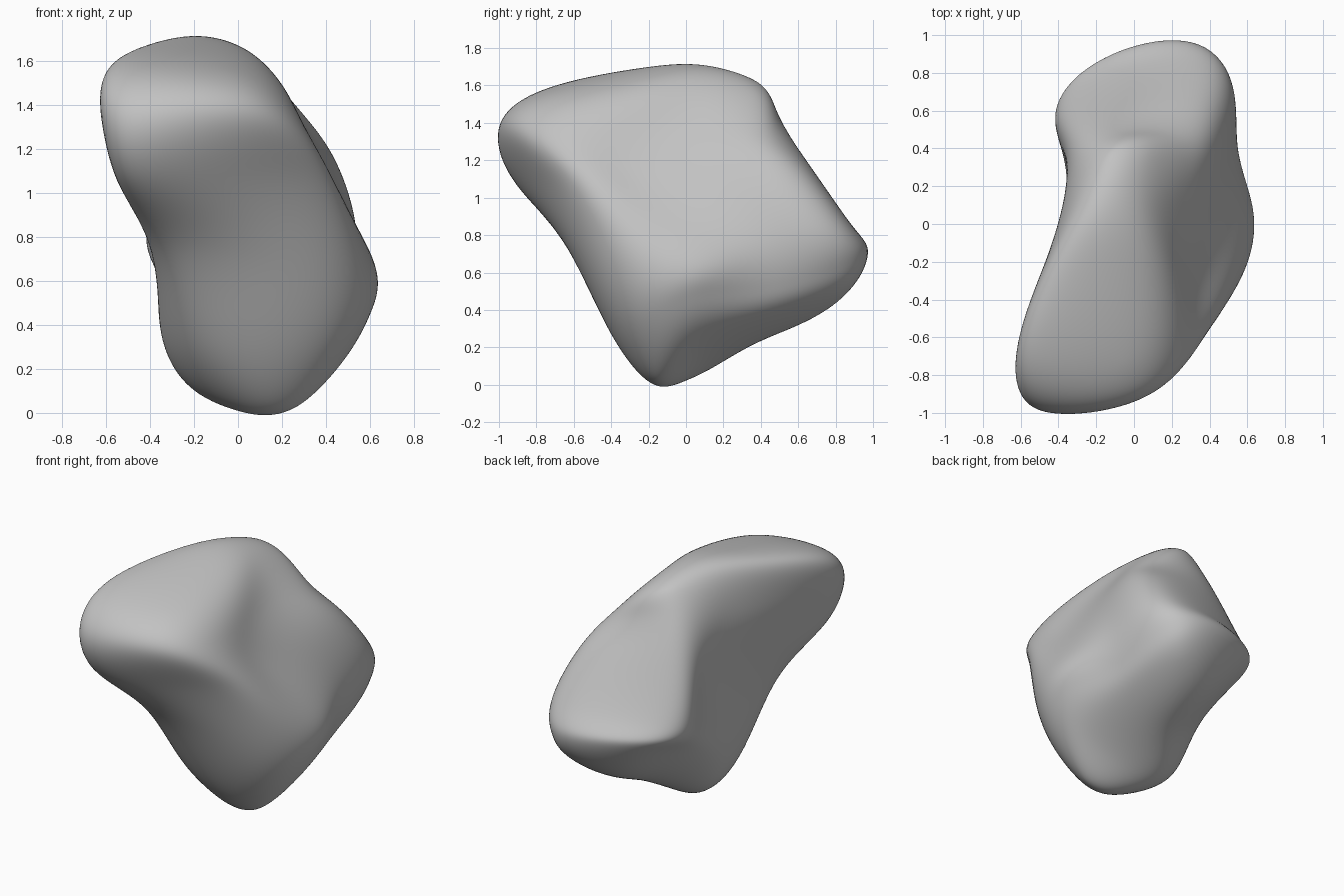
import bpy, bmesh
from mathutils import Vector

cube = bpy.data.objects.get("Cube")
if cube:
    bpy.data.objects.remove(cube, do_unlink=True)

# Rings from the lower face to the upper face, in centimetres.
# Order: front right, two on the flank, back right, back left, two on the other flank, front left
RINGS = [
    [(25, -14, 2), (42, 2, 21), (39, 42, 35), (32, 84, 49),
     (2, 72, 39), (2, 40, 24), (-10, 10, 6), (7, -16, 2)],
    [(40, -32, 28), (60, 2, 48), (50, 43, 50), (38, 94, 68),
     (-22, 83, 69), (-30, 33, 51), (-34, -1, 31), (-13, -37, 28)],
    [(41, -48, 66), (62, 0, 70), (53, 40, 78), (42, 87, 86),
     (-35, 71, 82), (-36, 35, 76), (-36, -12, 69), (-29, -61, 77)],
    [(33, -64, 108), (37, -30, 110), (43, 22, 112), (35, 63, 117),
     (-26, 55, 122), (-35, 25, 115), (-43, -25, 106), (-51, -92, 106)],
    [(12, -89, 137), (27, -38, 136), (22, 8, 142), (28, 44, 134),
     (-19, 45, 150), (-37, 5, 142), (-60, -58, 142), (-50, -96, 139)],
    [(-4, -75, 155), (5, -28, 163), (3, 10, 165), (6, 38, 157),
     (-10, 38, 161), (-27, 8, 169), (-42, -29, 167), (-47, -72, 159)],
]


def build_cage(rings):
    """Skin the rings with quads and close both ends with a strip of three."""
    bm = bmesh.new()
    loops = [[bm.verts.new(Vector(p) / 100) for p in ring] for ring in rings]
    n = len(loops[0])
    for low, high in zip(loops, loops[1:]):
        for i in range(n):
            j = (i + 1) % n
            bm.faces.new((low[i], low[j], high[j], high[i]))
    for loop in (loops[0], loops[-1]):
        for i in range(n // 2 - 1):
            bm.faces.new((loop[i], loop[i + 1], loop[n - 2 - i], loop[n - 1 - i]))
    bmesh.ops.recalc_face_normals(bm, faces=bm.faces)
    mesh = bpy.data.meshes.new("boulder")
    bm.to_mesh(mesh)
    bm.free()
    return mesh


def smoothed(obj):
    """Return the positions of the subdivided surface."""
    bpy.context.view_layer.update()
    graph = bpy.context.evaluated_depsgraph_get()
    return [v.co.copy() for v in obj.evaluated_get(graph).data.vertices]


# Boulder: one rounded stone
mesh = build_cage(RINGS)
boulder = bpy.data.objects.new("boulder", mesh)
bpy.context.collection.objects.link(boulder)
subdivide = boulder.modifiers.new("rounding", "SUBSURF")
subdivide.levels = subdivide.render_levels = 4

# Push the cage outward until the rounded surface meets the rings
targets = [v.co.copy() for v in mesh.vertices]
for step in range(4):
    for vert, goal, now in zip(mesh.vertices, targets, smoothed(boulder)):
        vert.co += (goal - now) * 0.8
    mesh.update()

# Stone grey
stone = bpy.data.materials.new("stone_grey")
stone.use_nodes = True
grey = (0.54, 0.54, 0.54, 1.0)
stone.diffuse_color = grey
stone.node_tree.nodes["Principled BSDF"].inputs["Base Color"].default_value = grey
mesh.materials.append(stone)
for face in mesh.polygons:
    face.use_smooth = True
